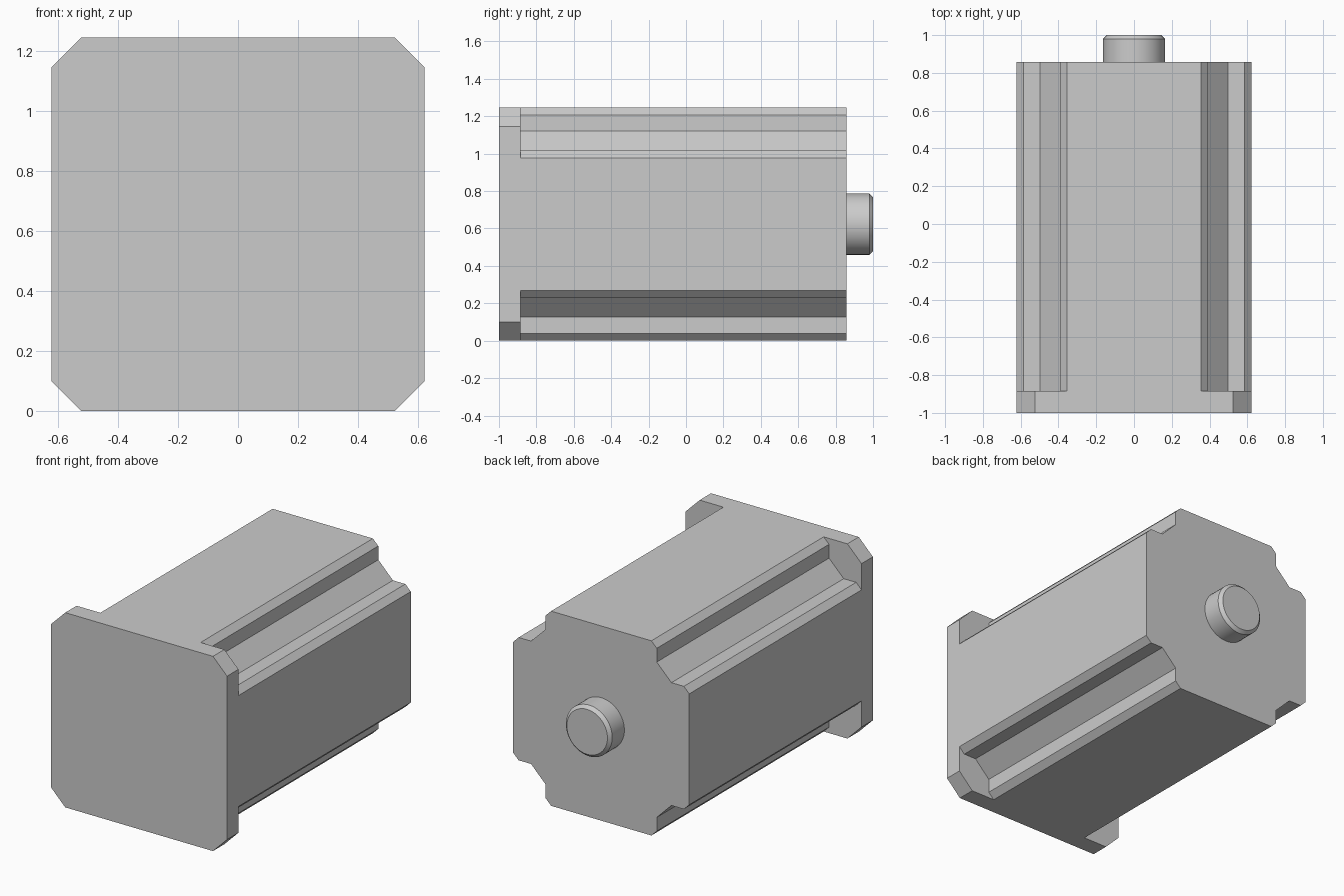
import bpy, bmesh, math

if "Cube" in bpy.data.objects:
    bpy.data.objects.remove(bpy.data.objects["Cube"], do_unlink=True)

HALF = 0.623          # half the width of the square cross-section

grey = bpy.data.materials.new("light grey metal")
grey.use_nodes = True
colour = (0.6, 0.6, 0.6, 1)
grey.diffuse_color = colour
grey.node_tree.nodes["Principled BSDF"].inputs["Base Color"].default_value = colour


def four_corners(corner):
    """Repeat a corner outline, given clockwise, around the centre."""
    outline = []
    for _ in range(4):
        outline += corner
        corner = [(z, -x) for x, z in corner]
    return outline


def extrude(name, outline, y0, y1):
    """Solid prism along y, centred on the motor axis."""
    bm = bmesh.new()
    face = bm.faces.new([bm.verts.new((x, y0, z + HALF)) for x, z in outline])
    new = bmesh.ops.extrude_face_region(bm, geom=[face])["geom"]
    moved = [v for v in new if isinstance(v, bmesh.types.BMVert)]
    bmesh.ops.translate(bm, verts=moved, vec=(0, y1 - y0, 0))
    bmesh.ops.recalc_face_normals(bm, faces=bm.faces)
    mesh = bpy.data.meshes.new(name)
    bm.to_mesh(mesh)
    bm.free()
    mesh.materials.append(grey)
    obj = bpy.data.objects.new(name, mesh)
    bpy.context.collection.objects.link(obj)
    return obj


# Front flange: square plate with cut corners
extrude("front_flange", four_corners([(HALF - 0.1, HALF), (HALF, HALF - 0.1)]), -1, -0.885)

# Body: square bar with stepped, chamfered corner grooves
groove = [(0.355, HALF), (0.393, 0.585), (0.393, 0.497)]
groove += [(z, x) for x, z in reversed(groove)]
extrude("motor_body", four_corners(groove), -0.885, 0.857)

# Output shaft with a chamfered tip
SIDES = 48
ring = [(0.164 * math.sin(i * math.tau / SIDES), 0.164 * math.cos(i * math.tau / SIDES))
        for i in range(SIDES)]
shaft = extrude("output_shaft", ring, 0.857, 1)
bm = bmesh.new()
bm.from_mesh(shaft.data)
tip = [e for e in bm.edges if all(v.co.y > 0.99 for v in e.verts)]
bmesh.ops.bevel(bm, geom=tip, offset=0.02, segments=1, affect='EDGES')
bm.to_mesh(shaft.data)
bm.free()
bpy.ops.object.select_all(action='DESELECT')
shaft.select_set(True)
bpy.context.view_layer.objects.active = shaft
bpy.ops.object.shade_smooth_by_angle(angle=math.radians(30))
